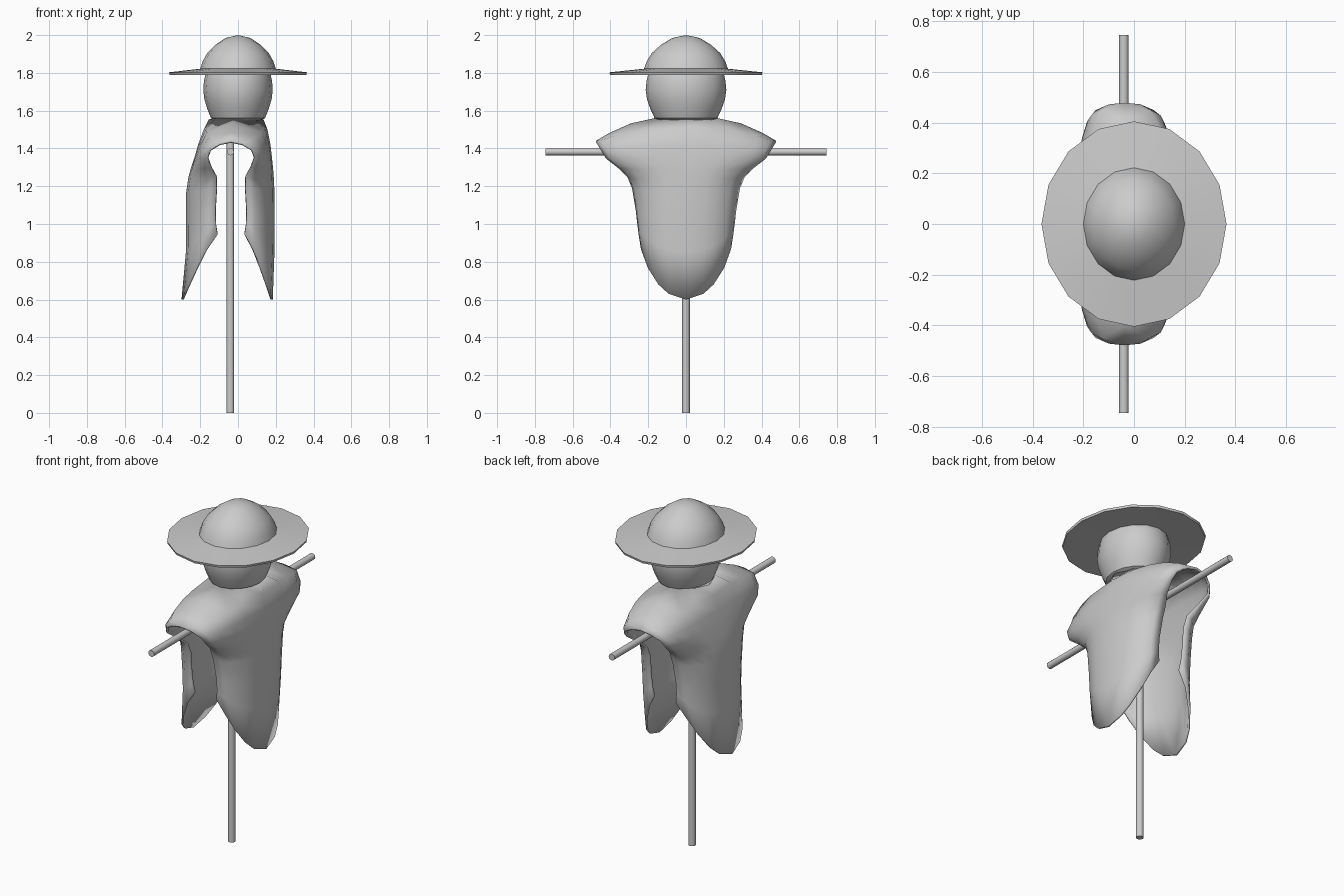
import bpy, bmesh
from math import sin, cos, pi, radians
from mathutils import Vector

if "Cube" in bpy.data.objects:
    bpy.data.objects.remove(bpy.data.objects["Cube"])


def finish(name, bm, angle=40):
    bmesh.ops.remove_doubles(bm, verts=bm.verts, dist=0.0005)
    bmesh.ops.recalc_face_normals(bm, faces=bm.faces)
    mesh = bpy.data.meshes.new(name)
    bm.to_mesh(mesh)
    bm.free()
    ob = bpy.data.objects.new(name, mesh)
    bpy.context.collection.objects.link(ob)
    bpy.ops.object.select_all(action='DESELECT')
    ob.select_set(True)
    bpy.context.view_layer.objects.active = ob
    bpy.ops.object.shade_smooth_by_angle(angle=radians(angle))
    return ob


def lathe(name, profile, y_scale, sides=16, angle=40):
    """Revolve (radius, z) pairs around z, stretched along y."""
    bm = bmesh.new()
    rings = [[bm.verts.new((r * cos(2 * pi * k / sides), r * y_scale * sin(2 * pi * k / sides), z))
              for k in range(sides)] for r, z in profile]
    for a, b in zip(rings, rings[1:]):
        for k in range(sides):
            n = (k + 1) % sides
            bm.faces.new((a[k], a[n], b[n], b[k]))
    return finish(name, bm, angle)


def rod(name, start, end, radius):
    a, b = Vector(start), Vector(end)
    bpy.ops.mesh.primitive_cylinder_add(vertices=12, radius=radius, depth=(b - a).length,
                                        location=(a + b) / 2,
                                        rotation=(b - a).to_track_quat('Z', 'Y').to_euler())
    bpy.context.object.name = name
    bpy.ops.object.shade_smooth_by_angle(angle=radians(40))


# Wooden frame
AXIS = -0.037
rod("upright_pole", (AXIS - 0.003, 0, 0), (AXIS - 0.003, 0, 1.58), 0.02)
rod("cross_bar", (AXIS - 0.003, -0.745, 1.382), (AXIS - 0.003, 0.745, 1.382), 0.019)

# Head and hat
lathe("head", [(0, 1.52), (0.08, 1.53), (0.143, 1.56), (0.163, 1.61), (0.178, 1.66), (0.184, 1.71),
               (0.18, 1.76), (0.168, 1.81), (0.12, 1.87), (0, 1.90)], 1.16)
lathe("hat", [(0.165, 1.795), (0.362, 1.79), (0.365, 1.803), (0.2, 1.822), (0.188, 1.86),
              (0.163, 1.905), (0.118, 1.95), (0.065, 1.985), (0, 2.0)], 1.11, angle=30)

# Poncho: free edge (offset from axis, y, z) and centre line (right x, left x, z) per row
ridge = [(AXIS, 0.475, 1.435), (AXIS, 0.40, 1.478), (-0.03, 0.29, 1.527), (-0.02, 0.14, 1.56)]
rows = [
    ((0.060, 0.468, 1.422), (0.150, -0.175, 1.50)),
    ((0.110, 0.445, 1.390), (0.166, -0.205, 1.42)),
    ((0.124, 0.420, 1.350), (0.174, -0.225, 1.35)),
    ((0.105, 0.355, 1.300), (0.180, -0.245, 1.29)),
    ((0.077, 0.305, 1.250), (0.184, -0.258, 1.24)),
    ((0.075, 0.280, 1.190), (0.187, -0.268, 1.17)),
    ((0.082, 0.260, 1.070), (0.188, -0.268, 1.03)),
    ((0.080, 0.252, 1.000), (0.187, -0.270, 0.85)),
    ((0.071, 0.245, 0.945), (0.178, -0.293, 0.60)),
]
angles = [radians(a) for a in (0, 18, 36, 54, 68, 90)]


def panel(side):
    """Half-width grid of points for the right (+1) or left (-1) sheet."""
    neck = [(0.085, 0.10, 1.555), (0.13, 0, 1.55)] if side > 0 else \
           [(-0.115, 0.10, 1.555), (-0.15, 0, 1.55)]
    grid = [ridge + neck]
    for (off, ey, ez), (right, left, cz) in rows:
        ex = AXIS + side * off
        cx = right if side > 0 else left
        grid.append([(ex + (cx - ex) * sin(t), ey * cos(t), ez + (cz - ez) * sin(t) ** 1.25)
                     for t in angles])
    return grid


bm = bmesh.new()
for side in (1, -1):
    for mirror in (1, -1):
        grid = [[bm.verts.new((x, y * mirror, z)) for x, y, z in row] for row in panel(side)]
        for a, b in zip(grid, grid[1:]):
            for j in range(len(a) - 1):
                bm.faces.new((a[j], a[j + 1], b[j + 1], b[j]))
poncho = finish("poncho", bm, 60)
solid = poncho.modifiers.new("cloth_thickness", 'SOLIDIFY')
solid.thickness = 0.012
solid.offset = 0
